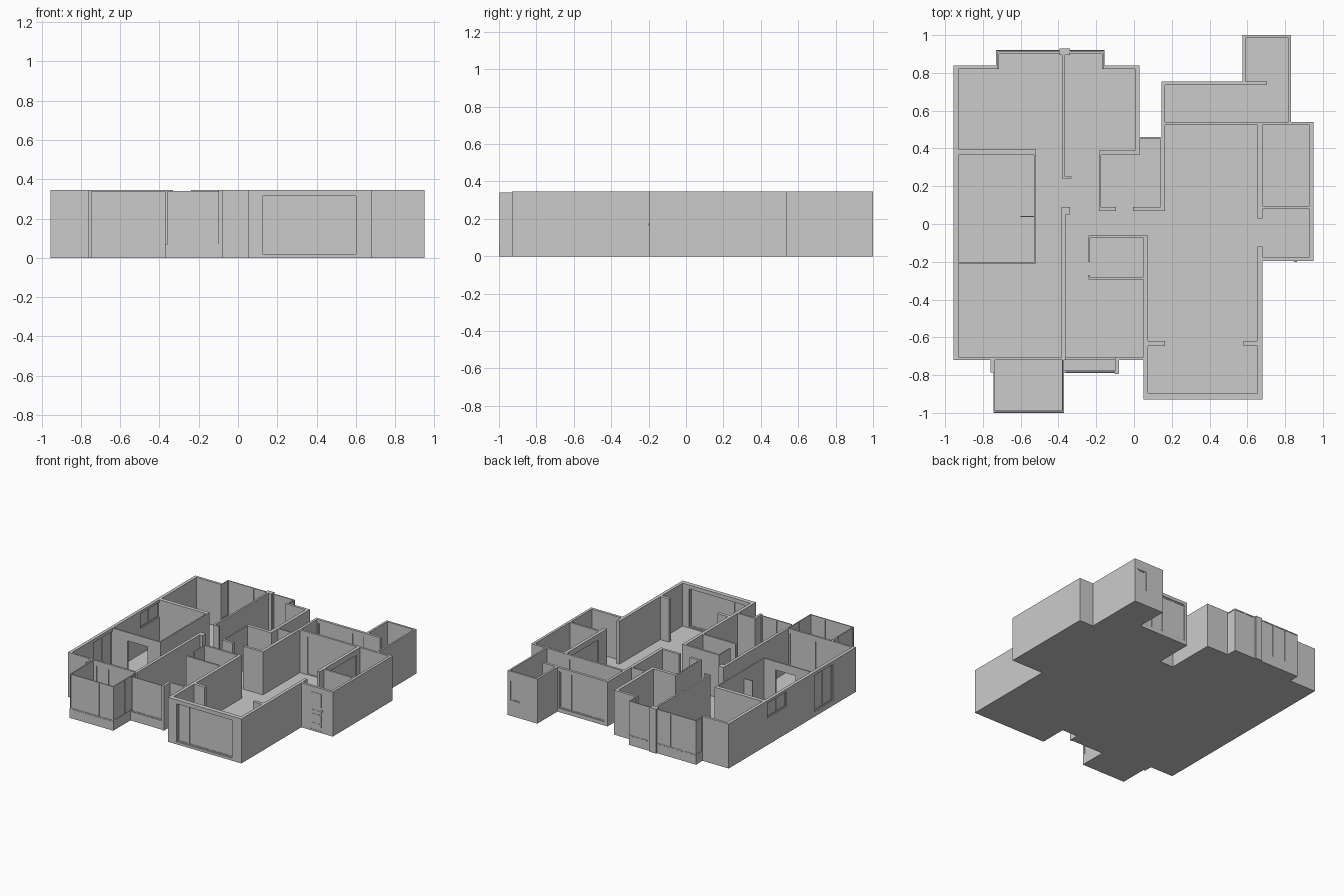
import bpy, bmesh
from mathutils import Matrix

H, F = 0.345, 0.012      # wall height, floor thickness


def make(name, boxes):
    """One object from a list of boxes (x0, x1, y0, y1, z0, z1)."""
    bm = bmesh.new()
    for x0, x1, y0, y1, z0, z1 in boxes:
        m = Matrix.Translation(((x0 + x1) / 2, (y0 + y1) / 2, (z0 + z1) / 2)) \
            @ Matrix.Diagonal((x1 - x0, y1 - y0, z1 - z0, 1))
        bmesh.ops.create_cube(bm, size=1, matrix=m)
    me = bpy.data.meshes.new(name)
    bm.to_mesh(me)
    bm.free()
    ob = bpy.data.objects.new(name, me)
    bpy.context.collection.objects.link(ob)
    return ob


def span(axis, a0, a1, c0, c1, z0, z1):
    """Box running along an axis, with c0..c1 across it."""
    return (a0, a1, c0, c1, z0, z1) if axis == 'x' else (c0, c1, a0, a1, z0, z1)


def glazing(name, axis, a0, a1, c, z0, z1, panes, t=0.008):
    """Framed glass: top and bottom rails, equal panes, thin glass sheet."""
    h = t / 2
    boxes = [span(axis, a0, a1, c - h, c + h, z0, z0 + t),
             span(axis, a0, a1, c - h, c + h, z1 - t, z1),
             span(axis, a0, a1, c - 0.0015, c + 0.0015, z0 + t, z1 - t)]
    for i in range(panes + 1):
        p = a0 + (a1 - a0 - t) * i / panes
        boxes.append(span(axis, p, p + t, c - h, c + h, z0 + t, z1 - t))
    return make(name, boxes)


def wall(name, axis, a0, a1, c0, c1, *openings, z1=H):
    """Wall with openings (start, end, sill, head, panes); 0 panes = open."""
    boxes, at = [], a0
    for i, (s, e, lo, hi, panes) in enumerate(openings):
        if s > at:
            boxes.append(span(axis, at, s, c0, c1, F, z1))
        if lo > F:
            boxes.append(span(axis, s, e, c0, c1, F, lo))
        if hi < z1:
            boxes.append(span(axis, s, e, c0, c1, hi, z1))
        if panes:
            glazing(name + "_window_%d" % i, axis, s, e, (c0 + c1) / 2, lo, hi, panes)
        at = e
    if a1 > at:
        boxes.append(span(axis, at, a1, c0, c1, F, z1))
    return make(name, boxes)


# Floor slab, split into touching rectangles
make("floor", [(x0, x1, y0, y1, 0, F) for x0, x1, y0, y1 in (
    (-0.955, 0.03, -0.72, 0.84), (0.03, 0.165, -0.72, 0.46),
    (0.165, 0.68, -0.72, 0.54), (0.05, 0.68, -0.93, -0.72),
    (0.68, 0.95, -0.195, 0.54), (0.145, 0.83, 0.54, 0.755),
    (0.575, 0.83, 0.755, 1.0), (0.145, 0.165, 0.46, 0.54),
    (-0.73, -0.155, 0.84, 0.92), (-0.745, -0.37, -1.0, -0.72),
    (-0.37, -0.08, -0.79, -0.72))])

# Left block: outer walls
wall("left_wall", 'y', -0.72, 0.84, -0.955, -0.93,
     (-0.44, -0.21, 0.04, 0.32, 2), (0.13, 0.365, 0.21, 0.325, 2))
wall("back_left_wall", 'x', -0.93, -0.72, 0.82, 0.84)
wall("back_mid_wall", 'x', -0.165, 0.03, 0.82, 0.84)
wall("bedroom_side_wall", 'y', 0.39, 0.82, 0.005, 0.03)
wall("front_left_wall", 'x', -0.93, 0.05, -0.72, -0.705,
     (-0.72, -0.40, 0.02, 0.31, 3), (-0.36, -0.10, 0.07, H, 0))

# Left block: inner walls
wall("bath_back_wall", 'x', -0.93, -0.52, 0.365, 0.395)
wall("bath_side_wall", 'y', -0.20, 0.365, -0.53, -0.52)
wall("bath_front_wall", 'x', -0.93, -0.52, -0.21, -0.20, (-0.80, -0.63, F, 0.28, 0))
make("shower_screen", [(-0.60, -0.53, 0.038, 0.043, F, 0.28)])
wall("spine_back", 'y', 0.24, 0.90, -0.38, -0.366)
wall("spine_back_foot", 'x', -0.366, -0.33, 0.24, 0.252)
wall("spine_front", 'y', -0.705, 0.09, -0.385, -0.363)
wall("spine_front_foot", 'x', -0.363, -0.34, 0.05, 0.09)

# Study by the hall
wall("study_left_wall", 'y', 0.07, 0.365, -0.185, -0.175)
wall("study_back_wall", 'x', -0.185, 0.03, 0.365, 0.39)
wall("study_nook_side", 'y', 0.39, 0.46, 0.005, 0.03)
wall("study_nook_back", 'x', 0.03, 0.165, 0.45, 0.46)
wall("study_right_wall", 'y', 0.07, 0.45, 0.14, 0.165)
make("study_front_wall", [(-0.175, -0.095, 0.07, 0.09, F, H),
                          (-0.005, 0.14, 0.07, 0.09, F, H)])

# Second bathroom
wall("small_bath_back_wall", 'x', -0.24, 0.075, -0.075, -0.06)
wall("small_bath_front_wall", 'x', -0.24, 0.05, -0.293, -0.28)
make("small_bath_left_wall", [(-0.24, -0.233, -0.20, -0.075, F, H),
                              (-0.24, -0.233, -0.28, -0.27, F, H)])

# Living room
wall("living_left_wall", 'y', -0.93, -0.075, 0.05, 0.075)
wall("living_front_wall", 'x', 0.075, 0.655, -0.93, -0.895,
     (0.125, 0.60, 0.02, 0.315, 5))
wall("living_right_wall", 'y', -0.93, -0.12, 0.655, 0.68)
wall("living_stub_left", 'x', 0.075, 0.165, -0.645, -0.62)
wall("living_stub_right", 'x', 0.58, 0.655, -0.645, -0.62)
wall("kitchen_wall", 'y', 0.03, 0.525, 0.655, 0.68, (0.14, 0.48, F, 0.30, 3))
wall("living_back_wall", 'x', 0.145, 0.95, 0.523, 0.54, (0.22, 0.62, F, 0.31, 4))
wall("living_back_side", 'y', 0.46, 0.735, 0.145, 0.165)

# Kitchen and entrance hall
wall("right_wall", 'y', -0.195, 0.523, 0.93, 0.95)
wall("hall_divider", 'x', 0.68, 0.93, 0.08, 0.095)
wall("entrance_wall", 'x', 0.68, 0.93, -0.195, -0.175, (0.745, 0.87, F, 0.32, 0))

# Entrance door with raised panels and handle
door = [(0.745, 0.87, -0.193, -0.178, F, 0.32)]
for x in (0.765, 0.813):
    for z0, z1 in ((0.04, 0.065), (0.075, 0.135), (0.145, 0.165), (0.195, 0.30)):
        door.append((x, x + 0.037, -0.196, -0.193, z0, z1))
door.append((0.848, 0.864, -0.20, -0.193, 0.165, 0.175))
make("entrance_door", door)

# Rear balcony and utility room
wall("rear_balcony_wall", 'x', 0.145, 0.705, 0.735, 0.755, (0.17, 0.56, 0.03, 0.32, 4))
wall("utility_left_wall", 'y', 0.755, 1.0, 0.575, 0.592)
wall("utility_back_wall", 'x', 0.592, 0.83, 0.985, 1.0, (0.725, 0.805, 0.12, 0.27, 1))
wall("utility_right_wall", 'y', 0.54, 0.985, 0.817, 0.83)

# Rear bay window: parapet, pillar, glazing
make("rear_bay_parapet", [(-0.73, -0.155, 0.90, 0.92, F, 0.07),
                          (-0.73, -0.715, 0.82, 0.90, F, 0.07),
                          (-0.17, -0.155, 0.82, 0.90, F, 0.07)])
make("rear_bay_pillar", [(-0.395, -0.34, 0.895, 0.93, 0, H)])
glazing("rear_bay_glass_left", 'x', -0.73, -0.395, 0.915, 0.07, 0.34, 3)
glazing("rear_bay_glass_right", 'x', -0.34, -0.155, 0.915, 0.07, 0.34, 2)
for side, x in (("left", -0.726), ("right", -0.159)):
    glazing("rear_bay_side_" + side, 'y', 0.84, 0.915, x, 0.07, 0.34, 1)

# Front balcony: parapet and glass on three sides
make("balcony_parapet", [(-0.745, -0.37, -1.0, -0.988, F, 0.07),
                         (-0.745, -0.735, -0.988, -0.72, F, 0.07),
                         (-0.38, -0.37, -0.988, -0.72, F, 0.07)])
glazing("balcony_glass_front", 'x', -0.745, -0.37, -0.994, 0.07, 0.34, 3)
for side, x in (("left", -0.741), ("right", -0.374)):
    glazing("balcony_glass_" + side, 'y', -0.99, -0.72, x, 0.07, 0.34, 2)
make("balcony_pillar", [(-0.76, -0.745, -0.785, -0.72, 0, H)])

# Front bay window
make("front_bay_parapet", [(-0.37, -0.10, -0.79, -0.775, F, 0.07)])
glazing("front_bay_glass", 'x', -0.36, -0.10, -0.782, 0.07, 0.34, 2)
make("front_bay_pillar", [(-0.10, -0.08, -0.795, -0.72, 0, H)])
